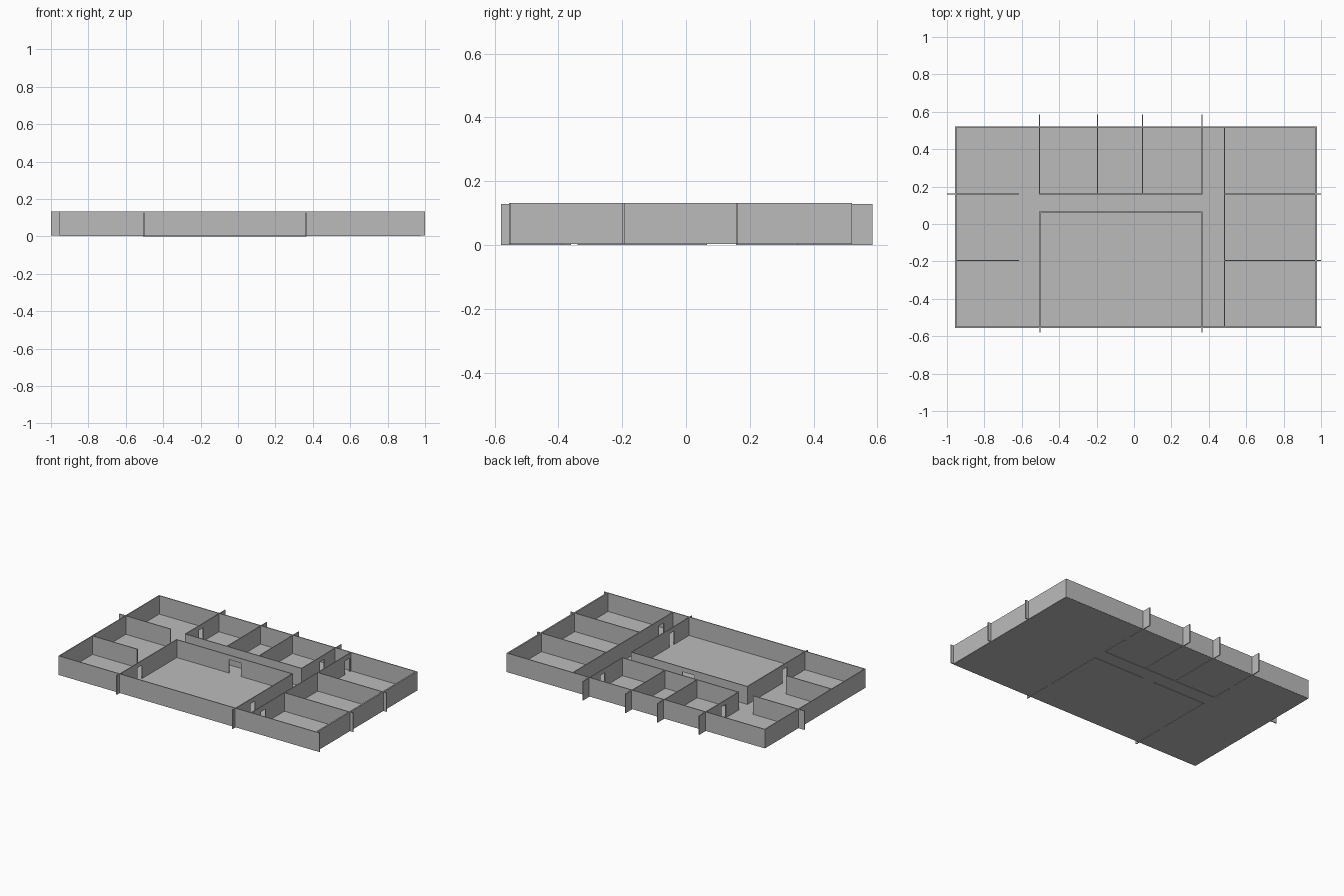
import bpy

if "Cube" in bpy.data.objects:
    bpy.data.objects.remove(bpy.data.objects["Cube"])

grey = bpy.data.materials.new("plain_grey")
grey.diffuse_color = (0.5, 0.5, 0.5, 1)
grey.use_nodes = True
grey.node_tree.nodes["Principled BSDF"].inputs["Base Color"].default_value = grey.diffuse_color

T = 0.006          # wall thickness
LOW, HIGH = (0.0, 0.128), (0.004, 0.132)   # bottom and top of the two wall sets
DOOR_TOP = 0.098


def add_boxes(name, boxes):
    """One object made of axis-aligned boxes (x0, x1, y0, y1, z0, z1)."""
    verts, faces = [], []
    for x0, x1, y0, y1, z0, z1 in boxes:
        n = len(verts)
        verts += [(x, y, z) for z in (z0, z1)
                  for x, y in ((x0, y0), (x1, y0), (x1, y1), (x0, y1))]
        quads = [(3, 2, 1, 0), (4, 5, 6, 7)]
        quads += [(i, (i + 1) % 4, (i + 1) % 4 + 4, i + 4) for i in range(4)]
        faces += [tuple(n + i for i in q) for q in quads]
    mesh = bpy.data.meshes.new(name)
    mesh.from_pydata(verts, [], faces)
    mesh.materials.append(grey)
    bpy.context.collection.objects.link(bpy.data.objects.new(name, mesh))


def wall(name, axis, pos, start, end, level=HIGH, doors=(), thick=T):
    """Wall running along axis at pos, split around its door openings."""
    z0, z1 = level
    spans, cursor = [], start
    for a, b in doors:
        spans += [(cursor, a, z0), (a, b, DOOR_TOP)]
        cursor = b
    spans.append((cursor, end, z0))
    lo, hi = pos - thick / 2, pos + thick / 2
    add_boxes(name, [(a, b, lo, hi, z, z1) if axis == "x" else (lo, hi, a, b, z, z1)
                     for a, b, z in spans])


# Floor slab
add_boxes("floor", [(-0.955, 0.975, -0.555, 0.52, 0.003, 0.007)])

# Outer walls
wall("front_wall", "x", -0.552, -0.955, 1.0)
wall("back_wall", "x", 0.518, -0.955, 0.975)
wall("left_wall", "y", -0.953, -0.555, 0.52)
wall("right_wall", "y", 0.973, -0.555, 0.52, thick=0.01)

# Central hall
wall("hall_back_wall", "x", 0.063, -0.507, 0.367, LOW, [(-0.11, -0.02)])
wall("hall_left_wall", "y", -0.503, -0.58, 0.063, LOW, [(-0.36, -0.31)])
wall("hall_right_wall", "y", 0.364, -0.58, 0.063, LOW, [(-0.39, -0.34)])

# Row of small rooms at the back
wall("back_rooms_front_wall", "x", 0.16, -0.508, 0.366, LOW)
wall("back_rooms_left_wall", "y", -0.506, 0.16, 0.585, LOW, [(0.30, 0.35)])
wall("back_rooms_divider_left", "y", -0.195, 0.16, 0.585, LOW)
wall("back_rooms_divider_right", "y", 0.045, 0.16, 0.585, LOW)
wall("back_rooms_right_wall", "y", 0.364, 0.16, 0.585, LOW, [(0.35, 0.40)])

# Right wing with three rooms
wall("right_wing_wall", "y", 0.484, -0.555, 0.52, HIGH, [(-0.45, -0.40), (0.45, 0.50)])
wall("right_wing_divider_front", "x", -0.196, 0.484, 1.0)
wall("right_wing_divider_back", "x", 0.16, 0.484, 1.0)

# Left wing dividers
wall("left_wing_divider_front", "x", -0.196, -0.955, -0.615)
wall("left_wing_divider_back", "x", 0.16, -1.0, -0.615)
